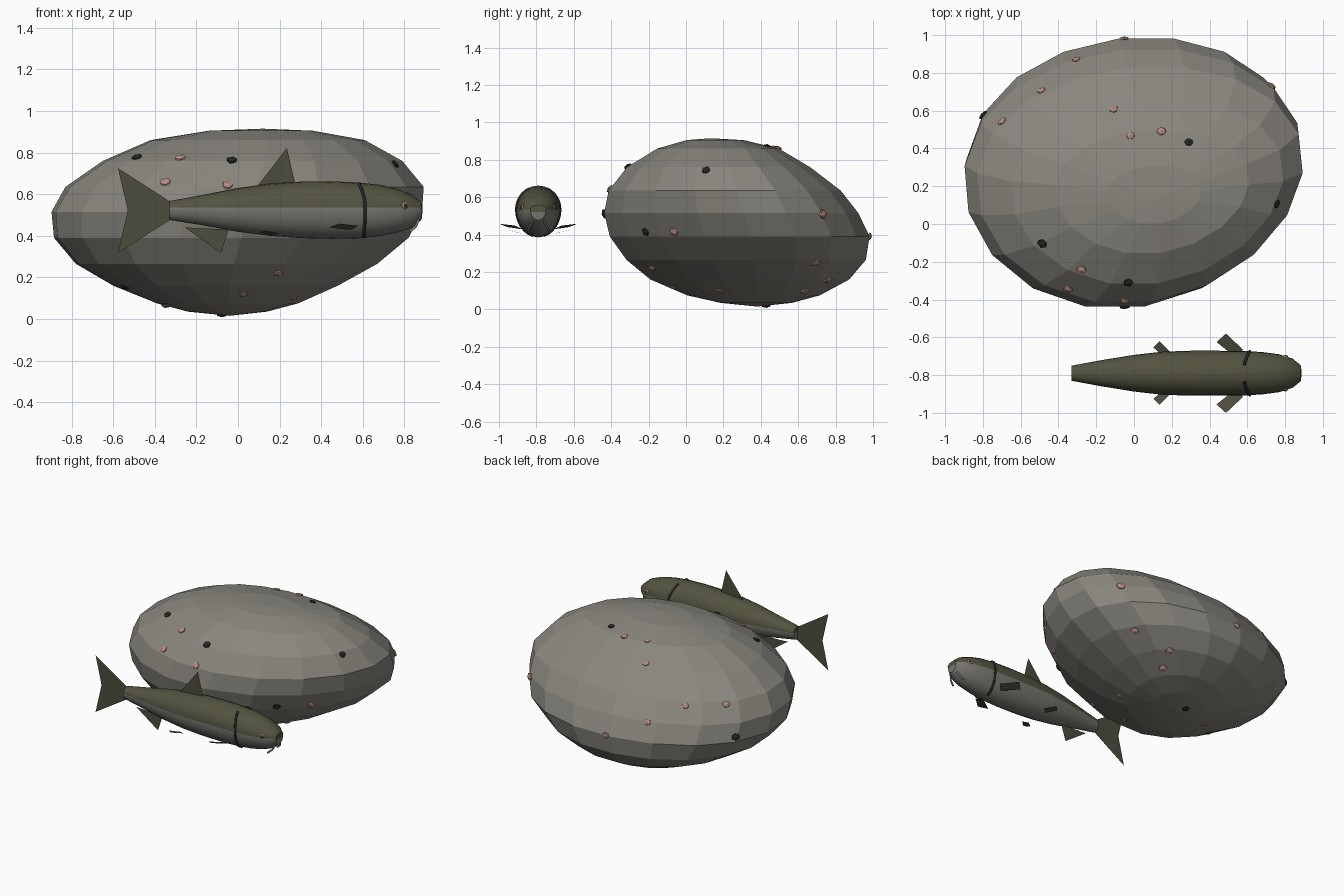
import bpy, bmesh, math, random
from mathutils import Vector

random.seed(4)
if "Cube" in bpy.data.objects:
    bpy.data.objects.remove(bpy.data.objects["Cube"])


def material(name, r, g, b):
    mat = bpy.data.materials.new(name)
    mat.use_nodes = True
    mat.diffuse_color = (r, g, b, 1)
    bsdf = mat.node_tree.nodes["Principled BSDF"]
    bsdf.inputs["Base Color"].default_value = (r, g, b, 1)
    bsdf.inputs["Roughness"].default_value = 0.8
    return mat


STONE = material("stone_grey", 0.25, 0.238, 0.208)
OLIVE = material("olive_back", 0.088, 0.087, 0.052)
BELLY = material("belly_grey", 0.19, 0.185, 0.165)
FIN = material("fin_olive", 0.075, 0.073, 0.047)
BLACK = material("near_black", 0.018, 0.02, 0.018)
PINK = material("pink_fleck", 0.46, 0.27, 0.225)
TAN = material("eye_tan", 0.45, 0.28, 0.15)
WHISKER = material("whisker_grey", 0.25, 0.22, 0.18)


def finish(name, bm, *mats, smooth=None):
    bmesh.ops.recalc_face_normals(bm, faces=bm.faces)
    mesh = bpy.data.meshes.new(name)
    bm.to_mesh(mesh)
    bm.free()
    obj = bpy.data.objects.new(name, mesh)
    bpy.context.collection.objects.link(obj)
    for mat in mats:
        mesh.materials.append(mat)
    if smooth:
        bpy.ops.object.select_all(action="DESELECT")
        obj.select_set(True)
        bpy.context.view_layer.objects.active = obj
        bpy.ops.object.shade_smooth_by_angle(angle=math.radians(smooth))
    return obj


def bridge(bm, lower, upper):
    n = len(lower)
    for i in range(n):
        bm.faces.new((lower[i], lower[(i + 1) % n], upper[(i + 1) % n], upper[i]))


def fan(bm, ring, tip):
    n = len(ring)
    for i in range(n):
        bm.faces.new((ring[i], ring[(i + 1) % n], tip))


# Boulder: stacked oval rings (height, left-right and front-back limits),
# leaning towards the back left and with the ends set back
BOULDER = [
    (0.035, -0.24, 0.14, 0.18, 0.57),
    (0.075, -0.39, 0.29, 0.0, 0.72),
    (0.16, -0.60, 0.48, -0.20, 0.88),
    (0.265, -0.78, 0.67, -0.33, 0.97),
    (0.39, -0.885, 0.82, -0.42, 0.99),
    (0.515, -0.897, 0.885, -0.45, 0.93),
    (0.635, -0.83, 0.893, -0.425, 0.835),
    (0.76, -0.65, 0.79, -0.325, 0.67),
    (0.86, -0.42, 0.61, -0.16, 0.50),
    (0.905, -0.14, 0.36, 0.0, 0.31),
]
bm = bmesh.new()
rings = []
for z, x0, x1, y0, y1 in BOULDER:
    ring = []
    rx, ry = (x1 - x0) / 2, (y1 - y0) / 2
    for i in range(18):
        a = math.tau * i / 18
        c, s = math.cos(a), math.sin(a)
        ring.append(bm.verts.new(((x0 + x1) / 2 + rx * c + 0.14 * ry * s,
                                  (y0 + y1) / 2 + ry * s + 0.075 * rx * c * c, z)))
    rings.append(ring)
for lower, upper in zip(rings, rings[1:]):
    bridge(bm, lower, upper)
fan(bm, rings[0], bm.verts.new((-0.04, 0.38, 0.015)))
fan(bm, rings[-1], bm.verts.new((0.12, 0.13, 0.915)))
boulder = finish("boulder", bm, STONE)

# Flecks: small flattened pebbles set into the boulder
PINK_SPOTS = [
    (-0.11, 0.62, 0.8), (-0.02, 0.475, 0.9), (0.145, 0.5, 0.9), (-0.31, 0.89, 0.52),
    (-0.5, 0.725, 0.63), (-0.7, 0.545, 0.62), (0.73, 0.74, 0.51), (-0.28, -0.25, 0.79),
    (-0.35, -0.345, 0.66), (-0.05, 0.985, 0.39), (-0.05, -0.42, 0.655), (0.21, -0.2, 0.19),
    (0.03, -0.08, 0.095), (0.28, 0.17, 0.07), (-0.35, 0.3, 0.065), (0.66, -0.09, 0.39),
    (0.55, 0.68, 0.29), (0.33, 0.755, 0.17), (0.29, 0.64, 0.09),
]
BLACK_SPOTS = [
    (0.29, 0.435, 0.88), (0.785, 0.095, 0.765), (-0.03, -0.32, 0.78), (-0.49, -0.11, 0.79),
    (-0.785, 0.565, 0.42), (-0.05, -0.44, 0.51), (-0.55, 0.1, 0.14), (-0.08, 0.43, 0.01),
    (0.495, -0.265, 0.385),
]
for name, spots, mat in (("pink_flecks", PINK_SPOTS, PINK), ("black_flecks", BLACK_SPOTS, BLACK)):
    bm = bmesh.new()
    for spot in spots:
        _, place, normal, _ = boulder.closest_point_on_mesh(Vector(spot))
        made = bmesh.ops.create_icosphere(bm, subdivisions=1, radius=random.uniform(0.023, 0.031))
        turn = normal.to_track_quat("Z", "Y")
        for v in made["verts"]:
            v.co = place + turn @ Vector((v.co.x * 1.05, v.co.y * 0.92, v.co.z * 0.5))
    finish(name, bm, mat)

# Fish body: sections along x (position, top, bottom, half width)
MID_Y, MID_Z = -0.79, 0.535
BODY = [
    (-0.33, 0.567, 0.476, 0.04), (-0.18, 0.594, 0.452, 0.068), (0.0, 0.63, 0.419, 0.097),
    (0.15, 0.65, 0.4, 0.114), (0.3, 0.66, 0.389, 0.119), (0.45, 0.662, 0.385, 0.119),
    (0.58, 0.656, 0.388, 0.118), (0.68, 0.645, 0.398, 0.112), (0.77, 0.624, 0.416, 0.1),
    (0.84, 0.596, 0.441, 0.077), (0.883, 0.557, 0.477, 0.042),
]


def on_body(x, angle, grow=0.0):
    for a, b in zip(BODY, BODY[1:]):
        if x <= b[0]:
            break
    t = (x - a[0]) / (b[0] - a[0])
    _, top, bottom, half = [p + (q - p) * t for p, q in zip(a, b)]
    s = math.sin(angle)
    reach = top - MID_Z if s > 0 else MID_Z - bottom
    return Vector((x, MID_Y + (half + grow) * math.cos(angle), MID_Z + (reach + grow) * s))


bm = bmesh.new()
rings = [[bm.verts.new(on_body(row[0], math.tau * i / 24)) for i in range(24)] for row in BODY]
for lower, upper in zip(rings, rings[1:]):
    bridge(bm, lower, upper)
fan(bm, rings[0], bm.verts.new((-0.33, MID_Y, MID_Z)))
fan(bm, rings[-1], bm.verts.new((0.888, MID_Y, 0.52)))
for f in bm.faces:
    limit = 0.517 if f.calc_center_median().x > 0.88 else MID_Z
    f.material_index = 0 if f.calc_center_median().z > limit else 1
finish("fish_body", bm, OLIVE, BELLY, smooth=40)


# Fins: thin flat sheets
def sheet(name, points):
    bm = bmesh.new()
    bm.faces.new([bm.verts.new(p) for p in points])
    finish(name, bm, FIN)


def upright(name, outline):
    sheet(name, [(x, MID_Y, z) for x, z in outline])


upright("tail_fin", [(-0.32, 0.56), (-0.577, 0.725), (-0.53, 0.522), (-0.577, 0.318), (-0.32, 0.48)])
upright("dorsal_fin", [(0.087, 0.63), (0.235, 0.822), (0.275, 0.65)])
upright("anal_fin", [(-0.255, 0.44), (-0.082, 0.318), (-0.045, 0.43)])
for side, s in (("left", 1), ("right", -1)):
    sheet(side + "_pectoral_fin", [(x, MID_Y + s * d, z) for x, d, z in (
        (0.437, 0.165, 0.44), (0.487, 0.21, 0.458), (0.577, 0.125, 0.448), (0.54, 0.083, 0.428))])
    sheet(side + "_pelvic_fin", [(x, MID_Y + s * d, z) for x, d, z in (
        (0.103, 0.136, 0.418), (0.135, 0.168, 0.424), (0.193, 0.11, 0.412), (0.16, 0.083, 0.403))])


# Gill lines and whiskers: thin tubes
def tube(name, points, radius, mat):
    curve = bpy.data.curves.new(name, "CURVE")
    curve.dimensions = "3D"
    curve.bevel_depth = radius
    curve.bevel_resolution = 1
    curve.use_fill_caps = True
    line = curve.splines.new("POLY")
    line.points.add(len(points) - 1)
    for p, co in zip(line.points, points):
        p.co = (*co, 1)
    curve.materials.append(mat)
    bpy.context.collection.objects.link(bpy.data.objects.new(name, curve))


for side, s in (("left", 1), ("right", -1)):
    arc = []
    for i in range(13):
        a = math.radians(68 - 12 * i)
        p = on_body(0.612 - 0.033 * max(0, math.sin(a)) ** 2 - 0.008 * min(0, math.sin(a)) ** 2, a)
        p.y = MID_Y + s * (p.y - MID_Y)
        arc.append(p)
    tube(side + "_gill_line", arc, 0.008, BLACK)
    tube(side + "_whisker", [(x, MID_Y + s * d, z) for x, d, z in (
        (0.868, 0.03, 0.475), (0.855, 0.045, 0.445), (0.825, 0.055, 0.42))], 0.006, WHISKER)

    # Eyes: tan disc with a dark pupil
    place = on_body(0.805, math.radians(8))
    place.y = MID_Y + s * (place.y - MID_Y)
    out = Vector((0.45, s, 0.12)).normalized()
    turn = out.to_track_quat("Z", "Y")
    for part, shift, radius, mat in (("eye", -0.004, 0.018, TAN), ("pupil", 0.002, 0.011, BLACK)):
        bm = bmesh.new()
        bmesh.ops.create_uvsphere(bm, u_segments=12, v_segments=6, radius=radius)
        for v in bm.verts:
            v.co = place + out * shift + turn @ Vector((v.co.x, v.co.y, v.co.z * 0.5))
        finish(side + "_" + part, bm, mat, smooth=60)
